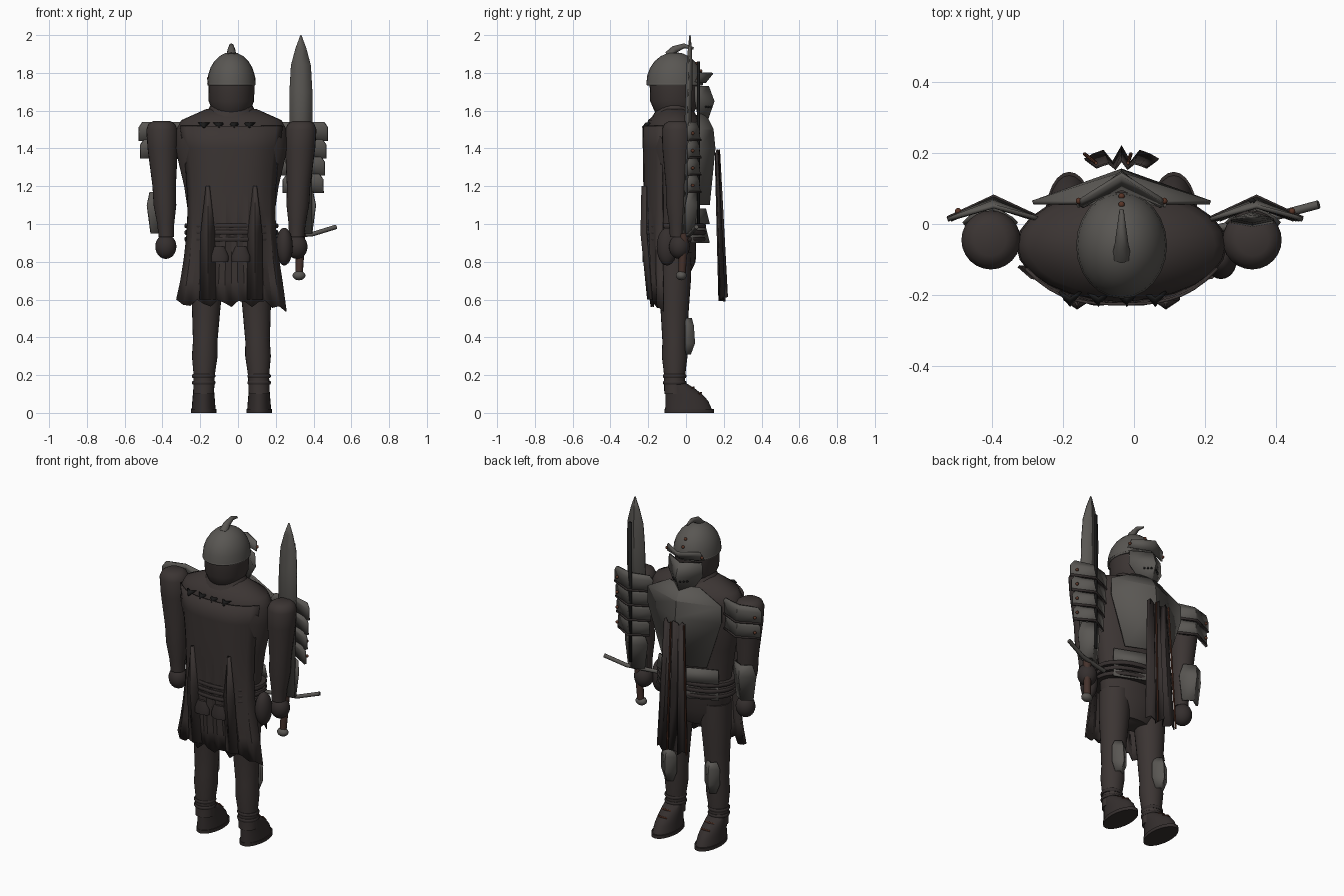
import bpy, bmesh, math

old = bpy.data.objects.get("Cube")
if old:
    bpy.data.objects.remove(old)

MID = -.035    # body centre line
BODY_Y = -.06  # depth of the body axis


def material(name, *colour):
    mat = bpy.data.materials.new(name)
    mat.use_nodes = True
    mat.diffuse_color = (*colour, 1)
    shader = mat.node_tree.nodes["Principled BSDF"]
    shader.inputs["Base Color"].default_value = (*colour, 1)
    shader.inputs["Roughness"].default_value = .8
    return mat


CLOTH = material("dark cloth", .044, .035, .033)
LEATHER = material("dark leather", .035, .028, .027)
STEEL = material("worn steel", .1, .094, .086)
RUST = material("rusty brown", .1, .035, .02)
GRIP = material("brown leather", .06, .032, .025)
BLACK = material("near black", .01, .01, .01)


def finish(name, bm, mat, angle=40, thick=0):
    bmesh.ops.recalc_face_normals(bm, faces=bm.faces)
    mesh = bpy.data.meshes.new(name)
    bm.to_mesh(mesh)
    bm.free()
    mesh.materials.append(mat)
    obj = bpy.data.objects.new(name, mesh)
    bpy.context.collection.objects.link(obj)
    if thick:
        solid = obj.modifiers.new("thickness", "SOLIDIFY")
        solid.thickness = thick
        solid.offset = 0
    bpy.ops.object.select_all(action="DESELECT")
    obj.select_set(True)
    bpy.context.view_layer.objects.active = obj
    bpy.ops.object.shade_smooth_by_angle(angle=math.radians(angle))


def loft(name, rings, mat, sides=24):
    """Stack of ellipses given as x, y, z, x radius, y radius."""
    bm = bmesh.new()
    loops = []
    for x, y, z, rx, ry in rings:
        angles = [math.tau * i / sides for i in range(sides)]
        loops.append([bm.verts.new((x + rx * math.cos(a), y + ry * math.sin(a), z)) for a in angles])
    for low, high in zip(loops, loops[1:]):
        for i in range(sides):
            bm.faces.new((low[i - 1], low[i], high[i], high[i - 1]))
    bm.faces.new(loops[0])
    bm.faces.new(loops[-1])
    finish(name, bm, mat, angle=55)


def column(name, x, y, profile, mat, depth=1, lean=0):
    """Upright form from pairs of height and radius."""
    base = profile[0][0]
    loft(name, [(x + lean * (z - base), y, z, r, r * depth) for z, r in profile], mat)


def band(name, x, y, z, rx, ry, height, mat):
    """Thin rounded hoop."""
    loft(name, [(x, y, z + k * height, rx - k * k * height, ry - k * k * height)
                for k in (-.5, -.2, .2, .5)], mat)


def sheet(name, rows, mat, thick):
    bm = bmesh.new()
    grid = [[bm.verts.new(p) for p in row] for row in rows]
    for a, b in zip(grid, grid[1:]):
        for i in range(len(a) - 1):
            bm.faces.new((a[i], a[i + 1], b[i + 1], b[i]))
    finish(name, bm, mat, angle=25, thick=thick)


def plate(name, x, rows, mat=STEEL, thick=.012):
    """Plate folded on a ridge: rows of height, half width, ridge y, edge y."""
    sheet(name, [[(x - w, edge, z), (x, ridge, z), (x + w, edge, z)]
                 for z, w, ridge, edge in rows], mat, thick)


def ball(name, centre, size, mat, half=False):
    bm = bmesh.new()
    bmesh.ops.create_uvsphere(bm, u_segments=24, v_segments=12, radius=1)
    if half:
        low = [v for v in bm.verts if v.co.z < -.1]
        bmesh.ops.delete(bm, geom=low, context="VERTS")
    bmesh.ops.scale(bm, vec=size, verts=bm.verts)
    bmesh.ops.translate(bm, vec=centre, verts=bm.verts)
    finish(name, bm, mat, angle=60)


def rivet(name, *centre):
    ball(name, centre, [.009] * 3, RUST)


def tube(name, points, start, end, mat):
    """Round rod whose radius runs from start to end."""
    curve = bpy.data.curves.new(name, "CURVE")
    curve.dimensions = "3D"
    curve.bevel_depth = 1
    curve.bevel_resolution = 2
    curve.use_fill_caps = True
    spline = curve.splines.new("POLY")
    last = len(points) - 1
    spline.points.add(last)
    for i, (knot, place) in enumerate(zip(spline.points, points)):
        knot.co = (*place, 1)
        knot.radius = start + (end - start) * i / last
    curve.materials.append(mat)
    bpy.context.collection.objects.link(bpy.data.objects.new(name, curve))


# Torso, neck and head
column("torso", MID, BODY_Y, [(.7, .12), (.8, .21), (1, .22), (1.2, .25), (1.4, .297),
                              (1.5, .292), (1.55, .265), (1.61, .13)], CLOTH, depth=.53)
column("neck", MID, BODY_Y, [(1.5, .2), (1.6, .125), (1.65, .1)], CLOTH, depth=.8)
column("head", MID, BODY_Y, [(1.57, .08), (1.6, .1), (1.65, .12), (1.75, .123)], CLOTH, depth=1.08)

# Helmet with its crest holder and raised visor
ball("helmet_dome", (MID, BODY_Y, 1.745), (.128, .15, .165), STEEL, half=True)
band("helmet_rim", MID, BODY_Y, 1.74, .128, .15, .012, STEEL)
tube("crest_holder", [(MID, -.09, 1.89), (MID, BODY_Y, 1.925), (MID, -.01, 1.943), (MID, .04, 1.93)],
     .027, .006, STEEL)
plate("face_plate", MID, [(1.73, .11, .115, .05), (1.65, .115, .145, .05), (1.55, .05, .11, .07)])
plate("visor_brim", MID, [(1.8, .11, .14, .07), (1.75, .125, .1, .05)])
rivet("crest_rivet", MID, .055, 1.85)
rivet("crest_rivet", MID, .078, 1.81)
for side in (-1, 1):
    rivet("visor_rivet", MID + side * .12, .065, 1.77)
    for k in (1, 2, 3):
        ball("breath_hole", (MID + side * .016 * k, .142 - .012 * k, 1.62), [.006] * 3, BLACK)

# Breastplate and waist plates
plate("breastplate", MID, [(1.58, .1, .1, .06), (1.5, .25, .14, .06), (1.4, .25, .15, .06),
                           (1.1, .15, .12, .06)])
for top in (1.08, .98):
    plate("waist_plate", MID, [(top, .2, .1, .02), (top - .08, .21, .12, .03)])

# Belts and pouches
for k in range(3):
    band("belt", MID, BODY_Y, .92 + k * .035, .25, .168, .024, LEATHER)
for x in (-.1, .015):
    column("rear_pouch", x, -.205, [(.8, .048), (.83, .05), (.88, .03)], LEATHER, depth=.5)
ball("hip_pouch", (.245, -.1, .88), (.045, .055, .1), LEATHER)

# Cape with a ragged hem
cape = []
rows, cols = 8, 16
for j in range(rows + 1):
    u = j / rows
    row = []
    for i in range(cols + 1):
        t = 2 * i / cols - 1
        back = -.225 + .045 * u * u
        wrap = .1 * math.cos(u) * abs(t) ** 3
        fold = .007 * u * math.cos(math.pi * i)
        ragged = .02 * math.cos(2 * i) - .06 * max(t, 0) ** 9
        width = .27 - .05 * math.sin(math.pi * u) + .02 * u
        row.append((MID + t * width, back + wrap + fold,
                    1.52 - .94 * u + (ragged if j == rows else 0)))
    cape.append(row)
sheet("cape", cape, CLOTH, .008)
for side in (-1, 1):
    plate("cape_fold", MID + side * .125, [(1.2, .006, -.23, -.21), (.95, .035, -.235, -.21),
                                           (.6, .04, -.2, -.18)], CLOTH)
for k in range(4):
    plate("collar_tear", k * .08 - .18, [(1.535, .03, -.21, -.19), (1.51, .006, -.23, -.22)], BLACK, .009)

# Pleated cloth hanging in front, with worn trim
pleats = range(-4, 5)
sheet("front_cloth", [[(MID + k * (.018 + .008 * u), .165 + .03 * u + (.012 + .012 * u) * math.cos(2.6 * k),
                        1.38 - .78 * u + .015 * math.cos(2 * k)) for k in pleats]
                      for u in (0, .5, 1)], LEATHER, .006)
for k in (-4, 1):
    tube("cloth_trim", [(MID + k * (.018 + .008 * u), .172 + .025 * u, 1.38 - .78 * u)
                        for u in (0, 1)], .005, .005, RUST)

# Limbs, mirrored around the centre line
for side, label, lames in ((-1, "right", 2), (1, "left", 4)):
    arm_x = MID + side * .37
    column(label + "_arm", MID + side * .345, -.045,
           [(.93, .04), (1, .045), (1.1, .06), (1.2, .062), (1.4, .08), (1.5, .083),
            (1.53, .07), (1.545, .045)], CLOTH, lean=side * .04)
    ball(label + "_hand", (MID + side * .347, -.035, .88), (.056, .055, .065), LEATHER)
    plate(label + "_arm_guard", arm_x, [(1.17, .06, .05, .015), (1.1, .075, .06, 0), (.95, .055, .035, 0)])
    # Overlapping shoulder plates, longer on the sword side
    for k in range(lames):
        top, width, plate_x = 1.54 - k * .092, .13 - k * .008, arm_x + .01
        plate(label + "_shoulder_plate", plate_x, [(top, width - .02, .05, .02), (top - .03, width, .062, .012),
                                                   (top - .1, width, .072, .012)])
        plate(label + "_shoulder_strap", plate_x, [(top - drop, width, .077, .016) for drop in (.09, .1)], LEATHER)
        rivet("shoulder_rivet", plate_x + side * .1, .036, top - .06)
    # Legs, knee plates and boots
    leg_x = MID + side * .147
    column(label + "_leg", leg_x, BODY_Y, [(.1, .055), (.2, .056), (.3, .068), (.38, .065), (.55, .075),
                                           (.7, .086), (.85, .09)], CLOTH, lean=-side * .03)
    plate(label + "_knee_plate", leg_x, [(.5, .03, .025, 0), (.46, .05, .036, 0), (.37, .05, .042, 0),
                                         (.31, .025, .02, 0)])
    for z in (.16, .195):
        band("ankle_band", leg_x, BODY_Y, z, .063, .063, .02, LEATHER)
    loft(label + "_boot", [(leg_x, .015 - .07 * u * u, .16 * u, .065 - .013 * u, .125 - .073 * u * u)
                           for u in (.1, .4, .6, .8, 1)], LEATHER)
    loft(label + "_sole", [(leg_x, .017, z, .068, .13) for z in (0, .02)], LEATHER)
    for y, z in ((.04, .136), (.08, .107)):
        tube("boot_lace", [(leg_x + k * .03, y - .012 * abs(k), z - .006 * abs(k)) for k in (-1, 0, 1)],
             .005, .005, RUST)

# Sword held upright
SWORD = .333
for name, bulge in (("blade_front", .3), ("blade_back", -.2)):
    rows = []
    for z, width in ((.95, .058), (1.7, .06), (1.84, .052), (1.93, .028), (2, .002)):
        edge = .03 * (z - 1.3)
        rows.append((z, width, edge + bulge * width, edge))
    plate(name, SWORD, rows, thick=.006)
plate("blade_rib", SWORD, [(z, .008, .068, .062) for z in (1.86, 1)], BLACK)
tube("cross_guard", [(.2, -.02, .94), (.39, .02, .945), (.52, .055, .985)], .012, .012, STEEL)
tube("grip", [(SWORD - .01, -.022, .73), (SWORD, -.01, .95)], .02, .024, GRIP)
ball("pommel", (SWORD - .01, -.025, .727), (.034, .028, .025), STEEL)
